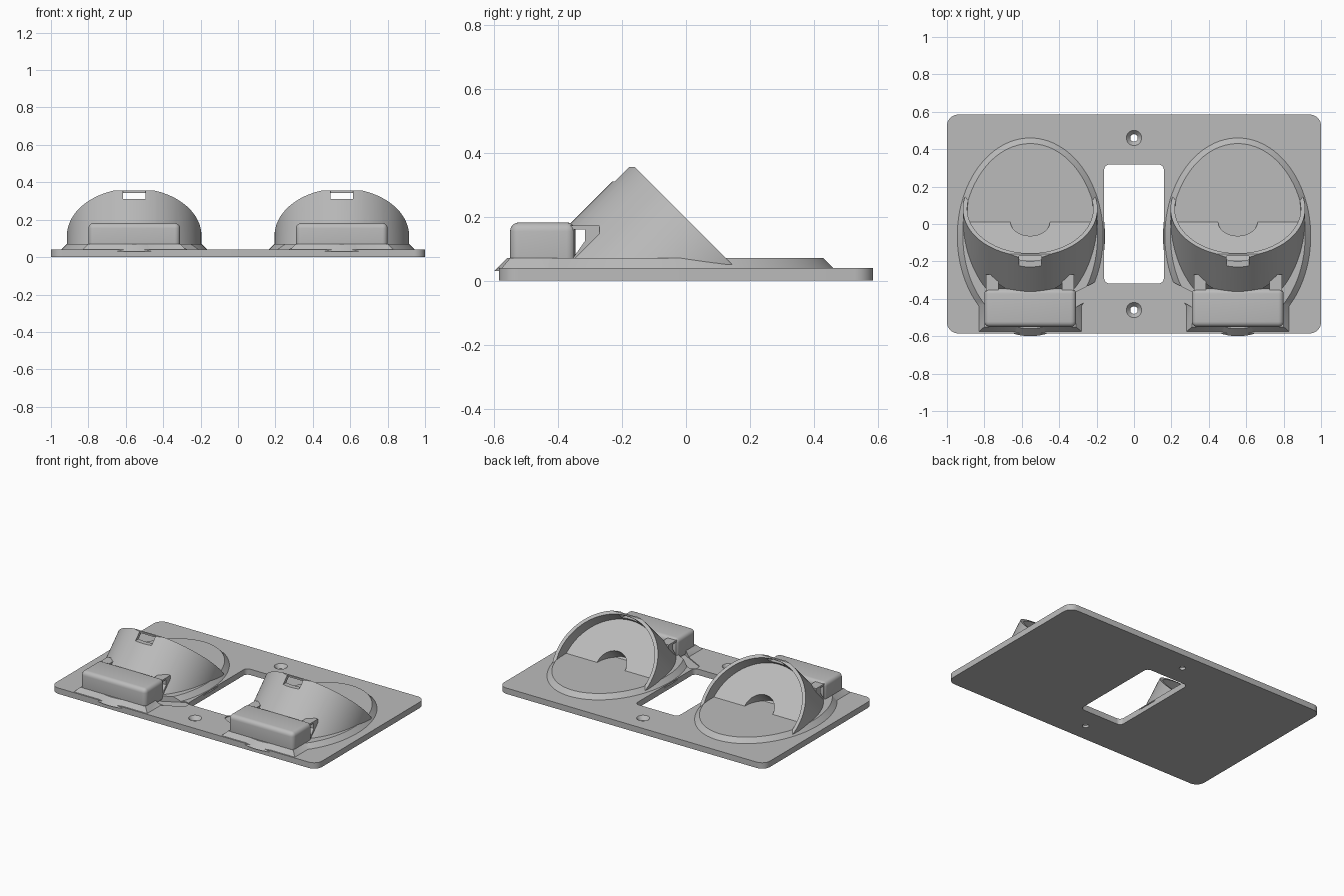
import bpy, bmesh
from math import sin, cos, pi, sqrt
from mathutils import Matrix, Vector

if "Cube" in bpy.data.objects:
    bpy.data.objects.remove(bpy.data.objects["Cube"])

grey = bpy.data.materials.new("plain grey")
grey.use_nodes = True
grey.diffuse_color = (0.5, 0.5, 0.5, 1)
grey.node_tree.nodes["Principled BSDF"].inputs["Base Color"].default_value = (0.5, 0.5, 0.5, 1)

CX = 0.555                                   # holder centre
RIM = Vector((CX, 0.082, 0.113))             # centre of the tilted rim
TILT = Matrix.Rotation(-pi / 4, 4, 'X')      # local z points up and back


def loft(name, low, high, z0, z1):
    """Solid between two outlines of equal point count."""
    bm = bmesh.new()
    a = [bm.verts.new((x, y, z0)) for x, y in low]
    b = [bm.verts.new((x, y, z1)) for x, y in high]
    n = len(a)
    bm.faces.new(a[::-1])
    bm.faces.new(b)
    for i in range(n):
        j = (i + 1) % n
        bm.faces.new((a[i], a[j], b[j], b[i]))
    bmesh.ops.recalc_face_normals(bm, faces=bm.faces)
    me = bpy.data.meshes.new(name)
    bm.to_mesh(me)
    bm.free()
    me.materials.append(grey)
    ob = bpy.data.objects.new(name, me)
    bpy.context.collection.objects.link(ob)
    return ob


def ellipse(cx, cy, rx, ry, n=96):
    return [(cx + rx * cos(2 * pi * i / n), cy + ry * sin(2 * pi * i / n)) for i in range(n)]


def rounded(hx, hy, r, n=8):
    pts = []
    for q, (sx, sy) in enumerate([(1, 1), (-1, 1), (-1, -1), (1, -1)]):
        for i in range(n + 1):
            t = (q + i / n) * pi / 2
            pts.append((sx * (hx - r) + r * cos(t), sy * (hy - r) + r * sin(t)))
    return pts


def rect(x0, x1, y0, y1):
    return [(x0, y0), (x1, y0), (x1, y1), (x0, y1)]


def box(name, x0, x1, y0, y1, z0, z1):
    return loft(name, rect(x0, x1, y0, y1), rect(x0, x1, y0, y1), z0, z1)


def tilted(name, r, z0, z1, centre=RIM):
    """Cylinder along the tilted axis, measured from a centre point."""
    ob = loft(name, ellipse(0, 0, r, r), ellipse(0, 0, r, r), z0, z1)
    ob.data.transform(Matrix.Translation(centre) @ TILT)
    return ob


def apply(ob, mod):
    bpy.ops.object.select_all(action='DESELECT')
    bpy.context.view_layer.objects.active = ob
    ob.select_set(True)
    bpy.ops.object.modifier_apply(modifier=mod.name)


def boolean(ob, other, op='DIFFERENCE', keep=False):
    m = ob.modifiers.new("bool", 'BOOLEAN')
    m.operation, m.solver, m.object = op, 'EXACT', other
    apply(ob, m)
    if not keep:
        bpy.data.objects.remove(other)


def mirror(ob):
    m = ob.modifiers.new("mirror", 'MIRROR')
    m.use_mirror_merge = False
    apply(ob, m)


# Wall plate with a window and two countersunk screw holes
plate = loft("wall_plate", rounded(1, 0.585, 0.06), rounded(1, 0.585, 0.06), 0, 0.04)
boolean(plate, loft("window_cut", rounded(0.16, 0.318, 0.03), rounded(0.16, 0.318, 0.03), -0.1, 0.1))
for y in (-0.46, 0.46):
    boolean(plate, loft("screw_cut", ellipse(0, y, 0.02, 0.02, 32), ellipse(0, y, 0.02, 0.02, 32), -0.1, 0.1))
    boolean(plate, loft("sink_cut", ellipse(0, y, 0.02, 0.02, 32), ellipse(0, y, 0.045, 0.045, 32), 0.015, 0.045))

# Chamfered oval base with a rectangular pad at the front
base = loft("oval_base", ellipse(CX, -0.065, 0.40, 0.535), ellipse(CX, -0.065, 0.36, 0.495), 0.03, 0.07)
pad = loft("front_pad", rect(CX - 0.285, CX + 0.285, -0.584, -0.36),
           rect(CX - 0.245, CX + 0.245, -0.55, -0.40), 0.03, 0.07)
boolean(base, pad, 'UNION')

# Round-ended cable groove running from the base toward the window
for side in (1, -1):
    a, b = Vector((side * 0.18, -0.335)), Vector((side * 0.34, -0.42))
    d = (b - a).normalized() * 0.035
    n = Vector((-d.y, d.x))
    arc = [a + n * cos(pi * i / 12) - d * sin(pi * i / 12) for i in range(13)]
    path = [tuple(p) for p in arc + [b - n, b + n]]
    groove = loft("groove_cut", path, path, 0.034, 0.1)
    boolean(plate, groove, keep=True)
    if side == 1:
        boolean(base, groove, keep=True)
    bpy.data.objects.remove(groove)

# Tilted cup: solid drum trimmed flat below and at the crown
cup = tilted("tilted_cup", 0.36, -1.0, 0)
boolean(cup, box("floor_cut", -1, 2, -2, 2, -2, 0.05))
boolean(cup, box("crown_cut", -1, 2, -2, 2, 0.355, 1))
# Shallow pocket in the face and a half-round recess at its floor
boolean(cup, tilted("pocket_cut", 0.337, -0.08, 0.3))
boolean(cup, tilted("recess_cut", 0.105, -0.09, 0.02, Vector((CX, 0.01, 0.07))))
# Slot through the crown
boolean(cup, box("slot_cut", CX - 0.06, CX + 0.06, -0.4, 0.1, 0.31, 0.344))
boolean(cup, box("slot_top_cut", CX - 0.06, CX + 0.06, -0.4, -0.172, 0.33, 0.5))

# Side ribs joining the cup to the housing
for s in (-1, 1):
    x = sorted((CX + s * 0.17, CX + s * 0.235))
    boolean(cup, box("rib", x[0], x[1], -0.37, -0.27, 0.05, 0.172), 'UNION')

# Cross tunnel behind the housing
tunnel = [(-0.35, 0.16), (-0.315, 0.16), (-0.315, 0.125), (-0.35, 0.075)]
cut = loft("tunnel_cut", tunnel, tunnel, -0.4, 0.4)
cut.data.transform(Matrix(((0, 0, 1, CX), (1, 0, 0, 0), (0, 1, 0, 0), (0, 0, 0, 1))))
boolean(cup, cut)

# Rounded housing in front of the cup
housing = box("front_housing", CX - 0.245, CX + 0.245, -0.55, -0.345, 0.035, 0.182)
bev = housing.modifiers.new("bevel", 'BEVEL')
bev.width, bev.segments = 0.028, 5
apply(housing, bev)

for ob in (base, cup, housing):
    mirror(ob)
for ob in (plate, base, cup, housing):
    bpy.ops.object.select_all(action='DESELECT')
    bpy.context.view_layer.objects.active = ob
    ob.select_set(True)
    bpy.ops.object.shade_smooth_by_angle(angle=pi / 6)
